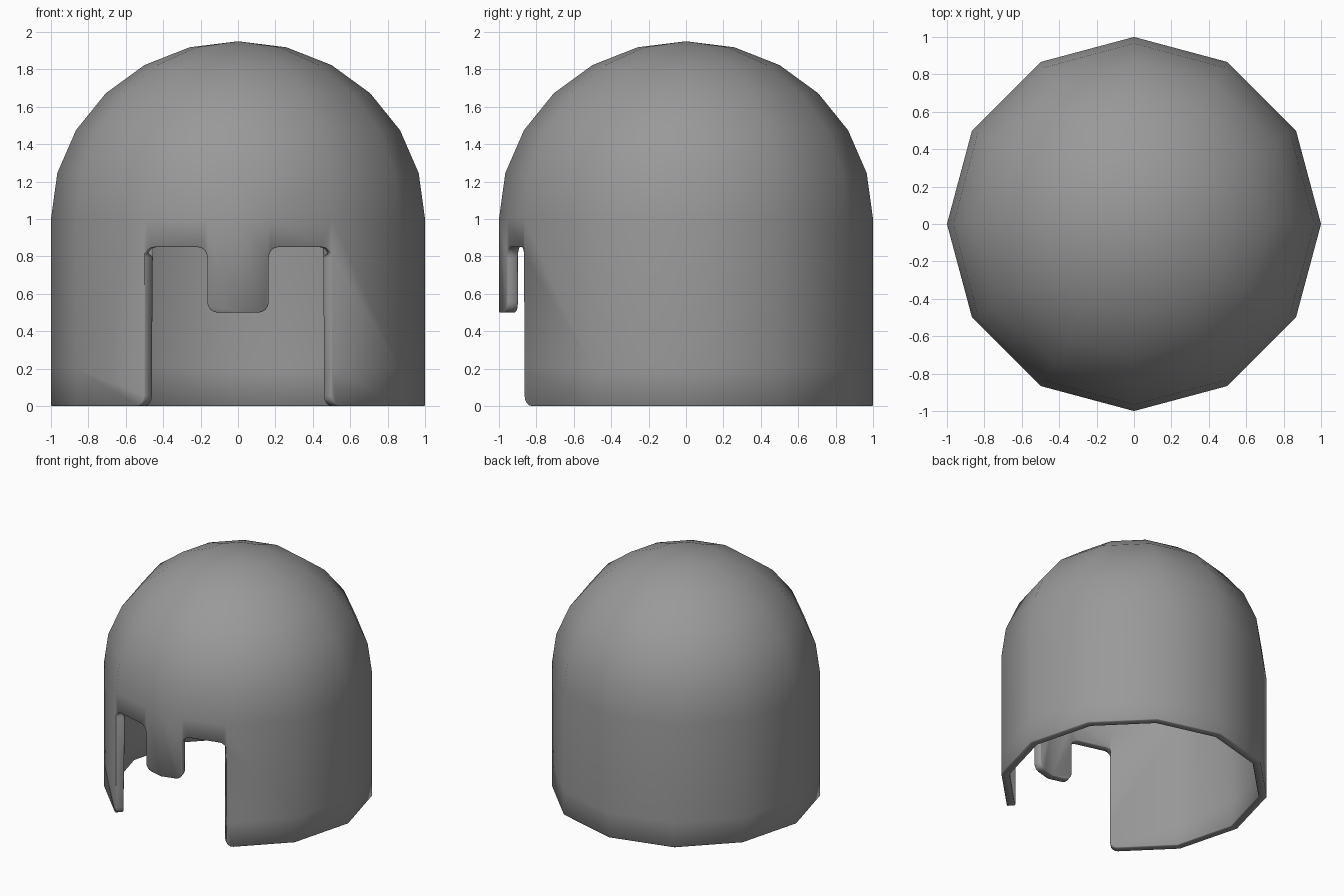
import bpy, bmesh, math
from mathutils import Vector

if "Cube" in bpy.data.objects:
    bpy.data.objects.remove(bpy.data.objects["Cube"])

SIDES = 12
STEP = math.tau / SIDES
U = 2 * math.sin(STEP / 2)      # width of one wall facet
ROW, RIM = 0.2, 1.0             # lower wall loop, wall top
EYE, NOSE_Z, NOSE_U = 0.85, 0.5, 0.171
R = 0.055                       # corner rounding

bm = bmesh.new()


def corner(k):
    a = -math.pi / 2 + k * STEP
    return Vector((math.cos(a), math.sin(a), 0))


def facet(k, pts, mirror=False):
    """Polygon drawn in (distance along facet, height) on wall facet k."""
    a, b = corner(k), corner(k + 1)
    vs = []
    for u, z in pts:
        p = a.lerp(b, u / U)
        vs.append(bm.verts.new((-p.x if mirror else p.x, p.y, z)))
    bm.faces.new(vs[::-1] if mirror else vs)


def arc(cu, cz, start, end, n=4):
    return [(cu + R * math.cos(math.radians(start + (end - start) * i / n)),
             cz + R * math.sin(math.radians(start + (end - start) * i / n)))
            for i in range(n + 1)]


# Front: nose guard, brow over the eye, cheek edge
nose = ([(0, NOSE_Z)] + arc(NOSE_U - R, NOSE_Z + R, -90, 0)
        + [(NOSE_U, EYE - R), (NOSE_U, RIM), (0, RIM)])
brow = (arc(NOSE_U + R, EYE - R, 180, 90) + arc(U - R, EYE - R, 90, 0)
        + [(U, RIM), (NOSE_U, RIM)])
cheek_low = arc(R, R, 180, 270) + [(U, 0), (U, ROW), (0, ROW)]
cheek_top = [(0, ROW), (U, ROW), (U, RIM), (0, RIM), (0, EYE - R)]
for m in (False, True):
    facet(0, nose, m)
    facet(0, brow, m)
    facet(1, cheek_low, m)
    facet(1, cheek_top, m)

# Side and back walls
for k in range(2, SIDES - 2):
    facet(k, [(0, 0), (U, 0), (U, ROW), (0, ROW)])
    facet(k, [(0, ROW), (U, ROW), (U, RIM), (0, RIM)])

# Dome
for k in range(SIDES):
    a, b = corner(k), corner(k + 1)
    for i in range(6):
        t0, t1 = math.radians(15 * i), math.radians(15 * (i + 1))
        z0, z1 = (Vector((0, 0, RIM + 0.95 * math.sin(t))) for t in (t0, t1))
        c0, c1 = math.cos(t0), math.cos(t1)
        pts = [a * c0 + z0, b * c0 + z0]
        if i == 0 and k in (0, SIDES - 1):      # meet the nose guard column
            s = NOSE_U / U if k == 0 else 1 - NOSE_U / U
            pts.insert(1, a.lerp(b, s) + z0)
        pts += [z1] if i == 5 else [b * c1 + z1, a * c1 + z1]
        bm.faces.new([bm.verts.new(p) for p in pts])

bmesh.ops.remove_doubles(bm, verts=bm.verts, dist=0.0005)
bmesh.ops.recalc_face_normals(bm, faces=bm.faces)
for f in bm.faces:
    f.smooth = True
me = bpy.data.meshes.new("helmet_shell")
bm.to_mesh(me)
bm.free()
helmet = bpy.data.objects.new("helmet_shell", me)
bpy.context.collection.objects.link(helmet)

# Dark grey metal
mat = bpy.data.materials.new("dark_grey")
mat.diffuse_color = (0.32, 0.32, 0.32, 1)
mat.use_nodes = True
mat.node_tree.nodes["Principled BSDF"].inputs["Base Color"].default_value = mat.diffuse_color
me.materials.append(mat)

# Wall thickness and softened rims
sol = helmet.modifiers.new("thickness", 'SOLIDIFY')
sol.thickness = 0.06
sol.offset = -1
sol.use_even_offset = True
bev = helmet.modifiers.new("soft_rim", 'BEVEL')
bev.width = 0.016
bev.segments = 1
bev.limit_method = 'ANGLE'
bev.angle_limit = math.radians(55)
